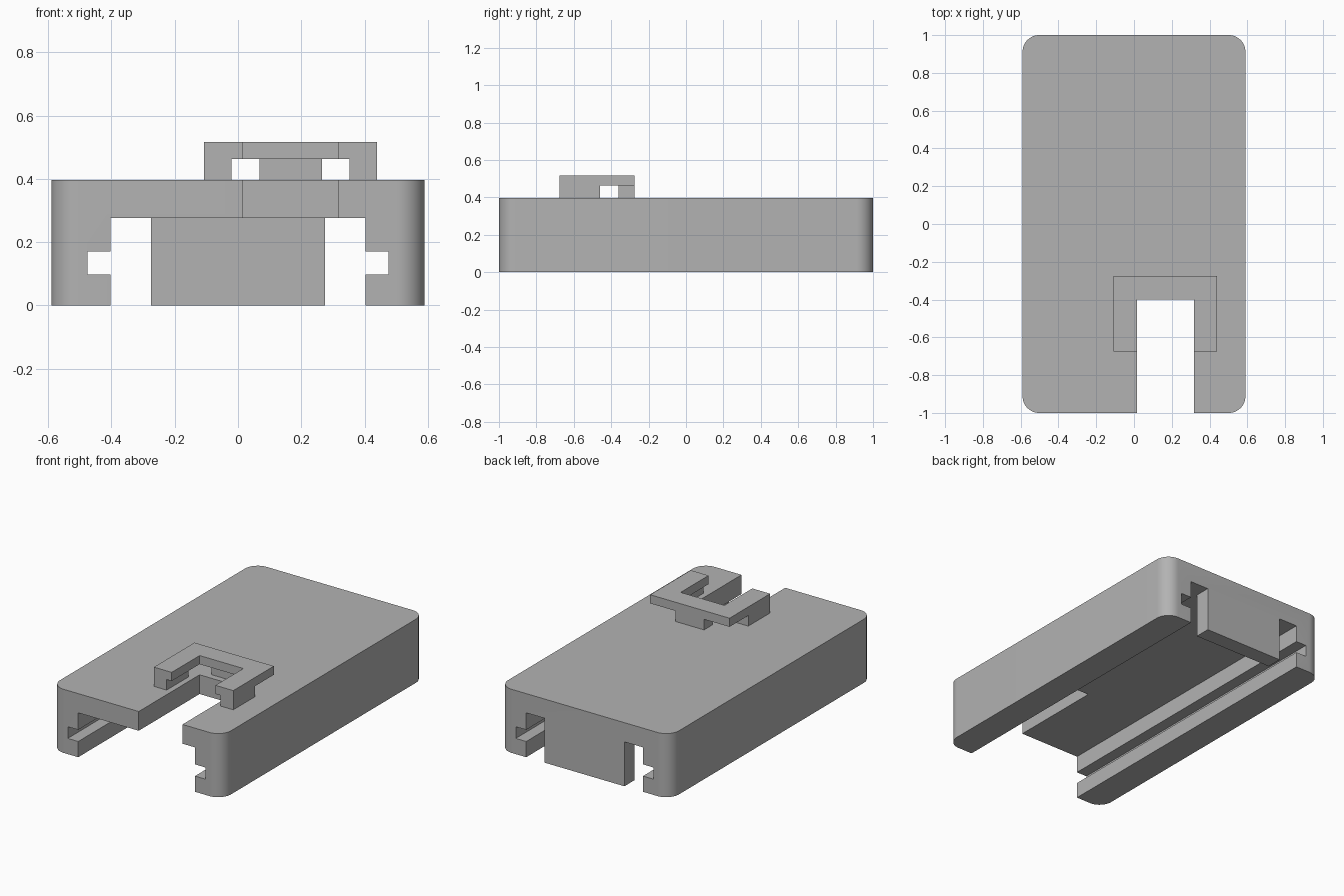
import bpy
import bmesh
import math
from mathutils import Vector

cube = bpy.data.objects.get("Cube")
if cube:
    bpy.data.objects.remove(cube, do_unlink=True)

grey = bpy.data.materials.new("grey plastic")
grey.use_nodes = True
colour = (0.45, 0.45, 0.45, 1)
grey.diffuse_color = colour
grey.node_tree.nodes["Principled BSDF"].inputs["Base Color"].default_value = colour


def prism(name, points, depth):
    """Extrude a closed outline along the depth vector."""
    bm = bmesh.new()
    face = bm.faces.new([bm.verts.new(p) for p in points])
    ext = bmesh.ops.extrude_face_region(bm, geom=[face])
    moved = [v for v in ext["geom"] if isinstance(v, bmesh.types.BMVert)]
    bmesh.ops.translate(bm, verts=moved, vec=Vector(depth))
    bmesh.ops.recalc_face_normals(bm, faces=bm.faces)
    mesh = bpy.data.meshes.new(name)
    bm.to_mesh(mesh)
    bm.free()
    obj = bpy.data.objects.new(name, mesh)
    bpy.context.collection.objects.link(obj)
    mesh.materials.append(grey)
    return obj


def box(name, x0, x1, y0, y1, z0, z1):
    outline = [(x0, y0, z0), (x1, y0, z0), (x1, y1, z0), (x0, y1, z0)]
    return prism(name, outline, (0, 0, z1 - z0))


def activate(obj):
    bpy.ops.object.select_all(action="DESELECT")
    obj.select_set(True)
    bpy.context.view_layer.objects.active = obj


def cut(obj, cutter):
    mod = obj.modifiers.new("cut", "BOOLEAN")
    mod.operation = "DIFFERENCE"
    mod.solver = "EXACT"
    mod.object = cutter
    activate(obj)
    bpy.ops.object.modifier_apply(modifier=mod.name)
    bpy.data.objects.remove(cutter, do_unlink=True)


W, TOP, CEIL = 0.59, 0.397, 0.277
SLOT_L, SLOT_R, SLOT_END = 0.015, 0.317, -0.4

# Housing with rounded upright corners
body = box("housing", -W, W, -1, 1, 0, TOP)
bm = bmesh.new()
bm.from_mesh(body.data)
upright = [e for e in bm.edges if abs(e.verts[0].co.z - e.verts[1].co.z) > 0.1]
bmesh.ops.bevel(bm, geom=upright, offset=0.088, segments=12, profile=0.5,
                affect="EDGES")
bm.to_mesh(body.data)
bm.free()

# Full-length channel with a groove in each wall
half = [(0.403, -0.1), (0.403, 0.098), (0.475, 0.098),
        (0.475, 0.171), (0.403, 0.171), (0.403, CEIL)]
section = half + [(-x, z) for x, z in reversed(half)]
cut(body, prism("channel_cutter", [(x, -1.2, z) for x, z in section], (0, 2.4, 0)))

# Open slot through the roof at the front
cut(body, box("slot_cutter", SLOT_L, SLOT_R, -1.2, SLOT_END, 0.2, 0.6))
activate(body)
bpy.ops.object.shade_smooth_by_angle(angle=math.radians(30))

# End stop hanging from the roof at the back
box("back_stop", -0.275, 0.275, 0.9, 1, 0, CEIL)

# Raised U-shaped bracket around the slot end
L, R, FRONT, BACK = -0.108, 0.44, -0.675, -0.275
SEAT, CAP = 0.463, 0.517
frame = [(L, FRONT), (SLOT_L, FRONT), (SLOT_L, SLOT_END), (SLOT_R, SLOT_END),
         (SLOT_R, FRONT), (R, FRONT), (R, BACK), (L, BACK)]
prism("bracket_frame", [(x, y, SEAT) for x, y in frame], (0, 0, CAP - SEAT))

# Bracket feet
box("bracket_right_foot", L, -0.02, FRONT, -0.46, TOP, SEAT)
box("bracket_left_foot", 0.352, R, FRONT, -0.46, TOP, SEAT)
box("bracket_back_foot", 0.068, 0.265, -0.36, BACK, TOP, SEAT)
